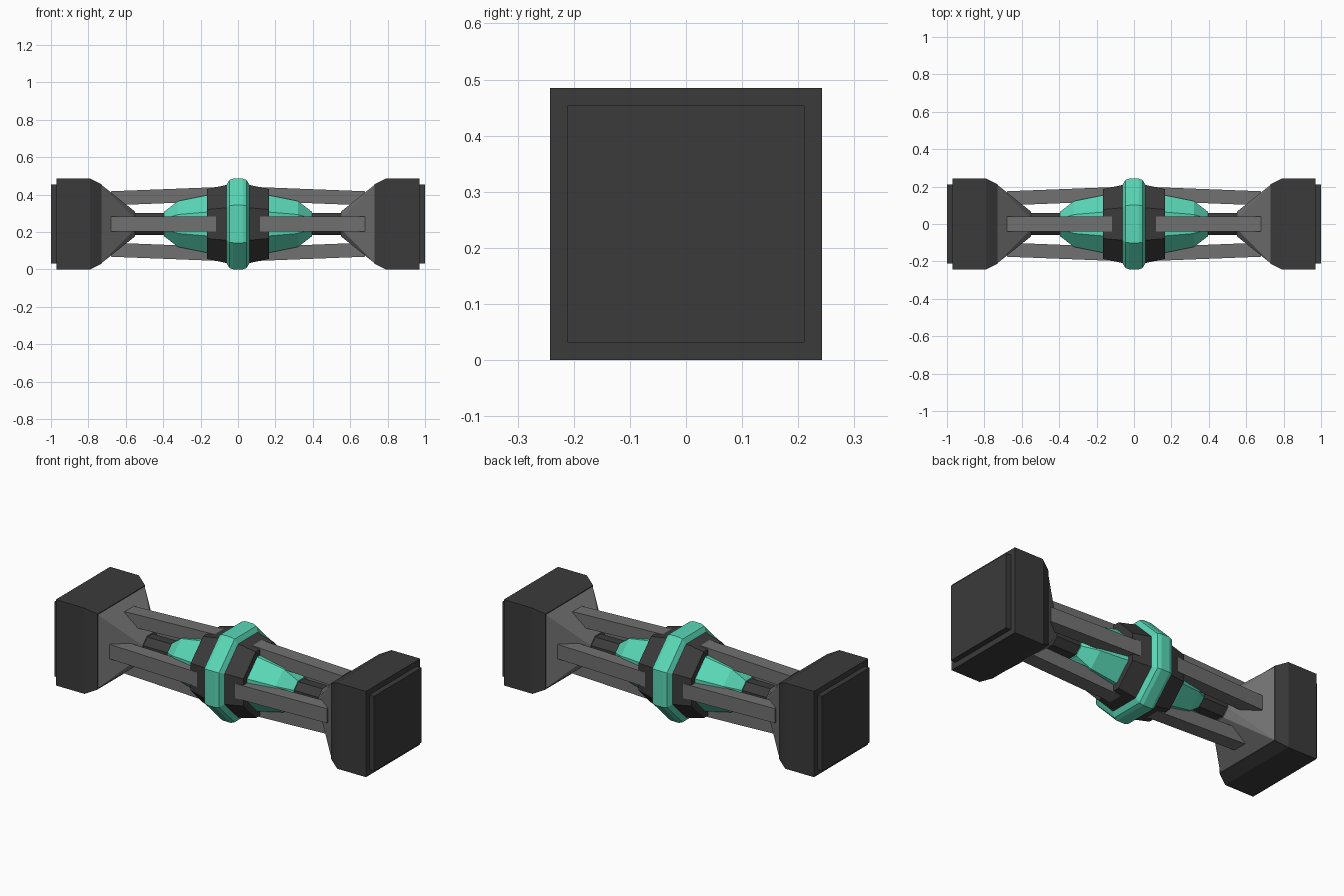
import bpy, bmesh, math
from mathutils import Matrix

if "Cube" in bpy.data.objects:
    bpy.data.objects.remove(bpy.data.objects["Cube"])

H = 0.2425                      # height of the long axis above the ground
OCT = math.tan(math.pi / 8)     # regular octagon corner ratio; 1.0 gives a square


def material(name, rgb):
    m = bpy.data.materials.new(name)
    m.diffuse_color = (*rgb, 1)
    m.use_nodes = True
    m.node_tree.nodes["Principled BSDF"].inputs["Base Color"].default_value = m.diffuse_color
    return m


TEAL = material("teal", (0.10, 0.68, 0.47))
DARK = material("charcoal", (0.043, 0.043, 0.043))
GREY = material("mid grey", (0.165, 0.165, 0.165))


def finish(bm, name, mat):
    bmesh.ops.remove_doubles(bm, verts=bm.verts, dist=1e-4)
    bmesh.ops.recalc_face_normals(bm, faces=bm.faces)
    me = bpy.data.meshes.new(name)
    bm.to_mesh(me)
    bm.free()
    me.materials.append(mat)
    ob = bpy.data.objects.new(name, me)
    bpy.context.collection.objects.link(ob)
    ob.location.z = H
    return ob


def loft(name, sections, mat, side=1):
    """Eight-point sections (x, apothem, corner ratio) joined along x."""
    bm = bmesh.new()
    rings = []
    for x, r, k in sections:
        c = r * k
        pts = [(r, -c), (r, c), (c, r), (-c, r), (-r, c), (-r, -c), (-c, -r), (c, -r)]
        rings.append([bm.verts.new((x * side, y, z)) for y, z in pts])
    for a, b in zip(rings, rings[1:]):
        for i in range(8):
            j = (i + 1) % 8
            bm.faces.new((a[i], a[j], b[j], b[i]))
    bm.faces.new(rings[0])
    bm.faces.new(rings[-1])
    return finish(bm, name, mat)


def mirrored(profile):
    """Complete a half profile, given from the outside in, across x = 0."""
    return [(x, r, OCT) for x, r in profile] + [(-x, r, OCT) for x, r in reversed(profile)]


# Centre ring and the hub it sits on
loft("centre_ring", mirrored([(0.063, 0.207), (0.046, 0.235), (0.026, 0.2425)]), TEAL)
loft("hub", mirrored([(0.165, 0.187), (0.06, 0.209)]), DARK)

for side, word in ((-1, "left"), (1, "right")):
    # Core: tapered teal shell, rod, funnel from octagon to square
    loft(word + "_shell", [(0.15, 0.157, OCT), (0.32, 0.123, OCT), (0.395, 0.066, OCT)], TEAL, side)
    loft(word + "_rod", [(0.38, 0.06, OCT), (0.58, 0.06, OCT)], DARK, side)
    loft(word + "_funnel", [(0.55, 0.066, OCT), (0.735, 0.213, 1)], GREY, side)
    # Square end block with chamfer and raised end plate
    loft(word + "_end_block", [(0.73, 0.213, 1), (0.79, H, 1), (0.97, H, 1)], DARK, side)
    loft(word + "_end_plate", [(0.96, 0.2115, 1), (1.0, 0.2115, 1)], DARK, side)
    # Four struts around the axis, tapering slightly outward
    for n in range(4):
        bm = bmesh.new()
        loop = []
        for y in (-0.041, 0.041):
            loop.append([bm.verts.new((x * side, y, z)) for x, z in
                         ((0.112, 0.197), (0.68, 0.175), (0.677, 0.100), (0.109, 0.122))])
        bm.faces.new(loop[0])
        bm.faces.new(loop[1])
        for i in range(4):
            j = (i + 1) % 4
            bm.faces.new((loop[0][i], loop[0][j], loop[1][j], loop[1][i]))
        bm.transform(Matrix.Rotation(n * math.pi / 2, 4, 'X'))
        finish(bm, f"{word}_strut_{n + 1}", GREY)
